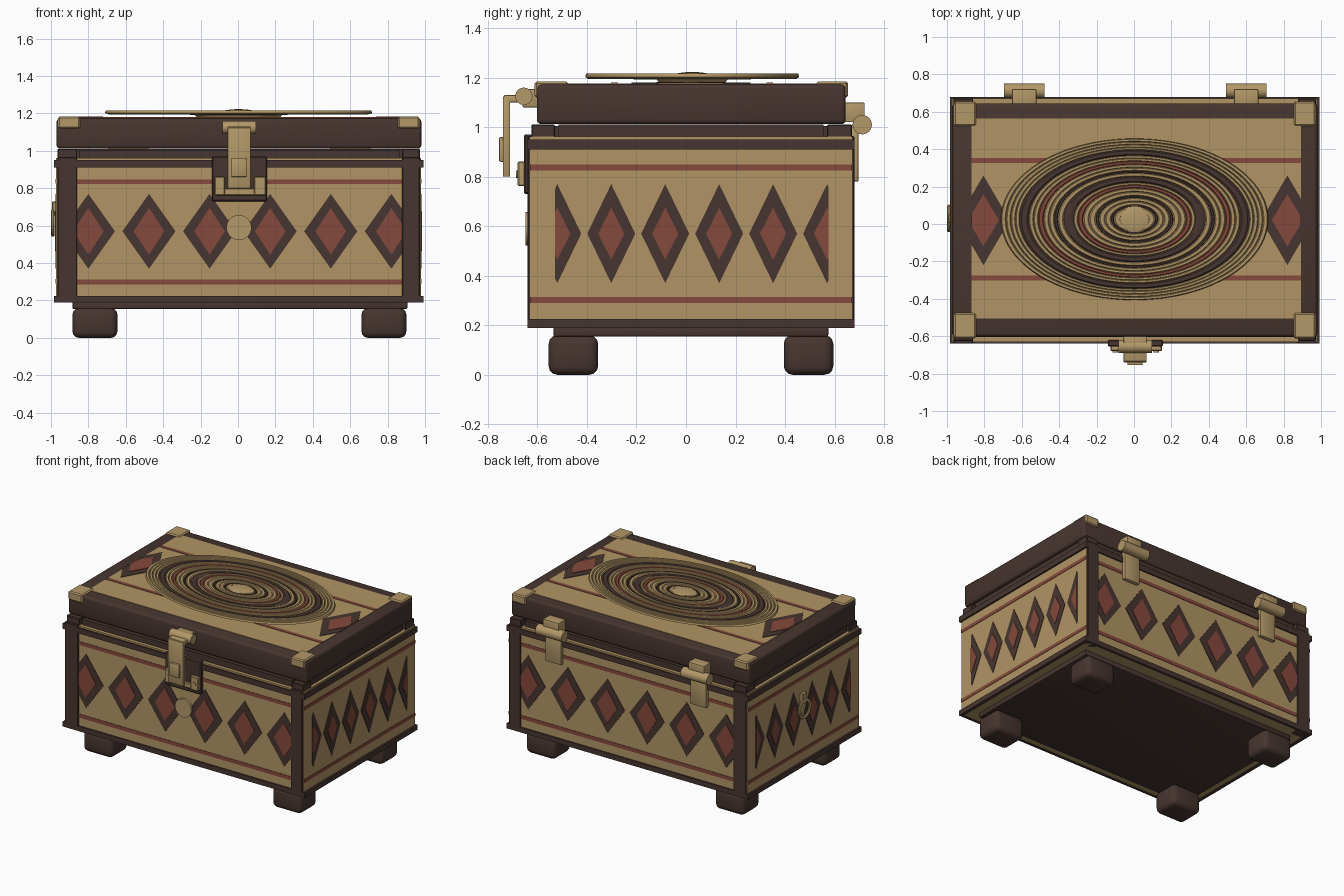
import bpy, bmesh, math

if "Cube" in bpy.data.objects:
    bpy.data.objects.remove(bpy.data.objects["Cube"])


def material(name, rgb):
    m = bpy.data.materials.new(name)
    m.diffuse_color = (*rgb, 1)
    m.use_nodes = True
    m.node_tree.nodes["Principled BSDF"].inputs["Base Color"].default_value = m.diffuse_color
    return m


TAN = material("tan_wood", (0.44, 0.30, 0.128))
BRASS = material("brass", (0.45, 0.315, 0.14))
DARK = material("dark_wood", (0.062, 0.036, 0.029))
RED = material("red_paint", (0.235, 0.066, 0.045))


def finish(bm, name, mats, smooth=True):
    bmesh.ops.recalc_face_normals(bm, faces=bm.faces)
    me = bpy.data.meshes.new(name)
    bm.to_mesh(me)
    bm.free()
    for m in mats:
        me.materials.append(m)
    ob = bpy.data.objects.new(name, me)
    bpy.context.collection.objects.link(ob)
    if smooth:
        bpy.ops.object.select_all(action='DESELECT')
        ob.select_set(True)
        bpy.context.view_layer.objects.active = ob
        bpy.ops.object.shade_smooth_by_angle(angle=math.radians(35))
    return ob


def box(name, x, y, z, mat, bevel=0.0, segs=2):
    bm = bmesh.new()
    bmesh.ops.create_cube(bm, size=1)
    for v in bm.verts:
        v.co = [(a + b) / 2 + c * (b - a) for (a, b), c in zip((x, y, z), v.co)]
    if bevel:
        bmesh.ops.bevel(bm, geom=bm.edges[:], offset=bevel, segments=segs,
                        profile=0.5, affect='EDGES')
    return finish(bm, name, [mat], smooth=bevel > 0)


def cylinder(name, centre, radius, length, axis, mat, segs=24):
    bm = bmesh.new()
    bmesh.ops.create_cone(bm, cap_ends=True, segments=segs, radius1=radius,
                          radius2=radius, depth=length)
    ob = finish(bm, name, [mat])
    ob.location = centre
    ob.rotation_euler = {'x': (0, math.pi / 2, 0), 'y': (math.pi / 2, 0, 0),
                         'z': (0, 0, 0)}[axis]
    return ob


def plate(bm, pts, place, depth, mat_index):
    """Thin prism from a 2D outline; place(u, v, d) maps to 3D."""
    lo = [bm.verts.new(place(u, v, 0)) for u, v in pts]
    hi = [bm.verts.new(place(u, v, depth)) for u, v in pts]
    n = len(pts)
    faces = [bm.faces.new(hi), bm.faces.new(lo[::-1])]
    for i in range(n):
        j = (i + 1) % n
        faces.append(bm.faces.new((lo[i], lo[j], hi[j], hi[i])))
    for f in faces:
        f.material_index = mat_index


def diamond(c, cv, w, h, lo, hi):
    """Diamond outline trimmed to lo..hi along its first axis."""
    a, b = max(lo, c - w), min(hi, c + w)
    za, zb = h * (1 - abs(a - c) / w), h * (1 - abs(b - c) / w)
    pts = [(a, cv - za)] if za > 1e-4 else []
    pts.append((c, cv - h))
    if zb > 1e-4:
        pts += [(b, cv - zb), (b, cv + zb)]
    else:
        pts.append((b, cv))
    pts += [(c, cv + h), (a, cv + max(za, 0))]
    return pts


def pattern(name, place, centres, cv, outer, inner, clip, stripes, stripe_span):
    bm = bmesh.new()
    for c in centres:
        plate(bm, diamond(c, cv, *outer, *clip), place, 0.003, 0)
        plate(bm, diamond(c, cv, *inner, *clip), place, 0.006, 1)
    (a, b) = stripe_span
    for s, e in stripes:
        plate(bm, [(a, s), (b, s), (b, e), (a, e)], place, 0.003, 1)
    finish(bm, name, [DARK, RED], smooth=False)


# Chest body, base and feet
box("chest_body", (-0.972, 0.978), (-0.63, 0.67), (0.19, 0.962), TAN)
box("base_plate", (-0.885, 0.905), (-0.535, 0.575), (0.155, 0.195), DARK, 0.006)
for x in ((-0.885, -0.645), (0.66, 0.9)):
    for y in ((-0.555, -0.355), (0.395, 0.595)):
        box("foot", x, y, (0, 0.16), DARK, 0.035, 3)

# Corner posts with raised tops
for x in ((-0.965, -0.86), (0.878, 0.972)):
    for y, ty in (((-0.64, -0.56), (-0.625, -0.53)), ((0.6, 0.68), (0.57, 0.67))):
        box("corner_post", x, y, (0.19, 0.965), DARK, 0.004, 1)
        box("post_top", x, ty, (0.955, 1.01), DARK, 0.004, 1)

# Trim around the bottom and top of the walls, and the rim under the lid
for z in ((0.188, 0.225), (0.91, 0.95)):
    for y in ((-0.64, -0.62), (0.66, 0.68)):
        box("wall_trim", (-0.97, 0.976), y, z, DARK)
    for x in ((-0.985, -0.96), (0.966, 0.991)):
        box("wall_trim", x, (-0.64, 0.68), z, DARK)
box("rim", (-0.85, 0.865), (-0.605, 0.645), (0.955, 1.005), DARK)
box("rim_ends", (-0.95, 0.957), (-0.515, 0.555), (0.955, 1.01), DARK)

# Painted walls
FX = [-0.8 + 0.324 * i for i in range(6)]
SY = [-0.52 + 0.218 * i for i in range(6)]
long_wall = (FX, 0.57, (0.142, 0.2), (0.082, 0.125), (-0.86, 0.878),
             [(0.285, 0.312), (0.822, 0.848)], (-0.86, 0.878))
short_wall = (SY, 0.57, (0.097, 0.2), (0.053, 0.105), (-0.53, 0.575),
              [(0.29, 0.314), (0.825, 0.85)], (-0.63, 0.67))
pattern("front_pattern", lambda u, v, d: (u, -0.63 - d, v), *long_wall)
pattern("back_pattern", lambda u, v, d: (u, 0.67 + d, v), *long_wall)
pattern("right_pattern", lambda u, v, d: (0.978 + d, u, v), *short_wall)
pattern("left_pattern", lambda u, v, d: (-0.972 - d, u, v), *short_wall)

# Lid with inset panel, paint and metal corners
box("lid", (-0.97, 0.98), (-0.602, 0.645), (1.012, 1.174), DARK, 0.018, 3)
box("lid_panel", (-0.87, 0.892), (-0.505, 0.563), (1.16, 1.177), TAN)
pattern("lid_pattern", lambda u, v, d: (u, v, 1.177 + d), [-0.805, 0.82], 0.02,
        (0.14, 0.24), (0.083, 0.14), (-0.87, 0.892),
        [(-0.303, -0.275), (0.325, 0.352)], (-0.87, 0.892))
for x in ((-0.962, -0.845), (0.855, 0.97)):
    for y in ((-0.612, -0.475), (0.525, 0.655)):
        box("lid_corner", x, y, (1.12, 1.184), BRASS, 0.008, 1)

# Oval medallion: rippled rings, coloured by ring
BANDS = [(1.0, 0), (0.96, 0), (0.925, 0), (0.89, 0), (0.86, 1), (0.79, 0),
         (0.755, 0), (0.72, 2), (0.68, 0), (0.64, 0), (0.60, 1), (0.575, 0),
         (0.53, 1), (0.455, 0), (0.425, 2), (0.385, 0), (0.34, 0), (0.29, 1),
         (0.265, 0), (0.22, 0), (0.175, 1), (0.155, 0), (0.10, 0)]
profile = [(0.3, 1.172, 1), (0.33, 1.193, 0), (0.97, 1.195, 0), (1.0, 1.202, 0)]
for (r, c), (r2, _) in zip(BANDS, BANDS[1:]):
    profile += [(r - 0.2 * (r - r2), 1.216, c), (r2 + 0.2 * (r - r2), 1.216, c),
                (r2, 1.209, c)]
SEGS = 80
bm = bmesh.new()
rings = [[bm.verts.new((0.003 + 0.715 * r * math.cos(2 * math.pi * k / SEGS),
                        0.025 + 0.432 * r * math.sin(2 * math.pi * k / SEGS), z))
          for k in range(SEGS)] for r, z, _ in profile]
for i in range(len(rings) - 1):
    for k in range(SEGS):
        j = (k + 1) % SEGS
        f = bm.faces.new((rings[i][k], rings[i][j], rings[i + 1][j], rings[i + 1][k]))
        f.material_index = profile[i + 1][2]
bm.faces.new(rings[-1])
bm.faces.new(rings[0][::-1])
finish(bm, "lid_medallion", [TAN, DARK, RED])

bm = bmesh.new()
bmesh.ops.create_uvsphere(bm, u_segments=32, v_segments=12, radius=1)
for v in bm.verts:
    v.co = (0.003 + 0.09 * v.co.x, 0.025 + 0.08 * v.co.y, 1.207 + 0.016 * v.co.z)
finish(bm, "medallion_boss", [BRASS])

# Front latch
box("latch_backplate", (-0.14, 0.155), (-0.655, -0.62), (0.73, 0.97), DARK, 0.006, 1)
box("latch_keeper", (-0.115, 0.135), (-0.672, -0.65), (0.762, 0.8), BRASS, 0.005, 1)
for x in ((-0.125, -0.07), (0.085, 0.15)):
    box("keeper_tab", x, (-0.68, -0.65), (0.762, 0.862), BRASS, 0.005, 1)
for x in (-0.1, 0.118):
    cylinder("keeper_screw", (x, -0.68, 0.81), 0.015, 0.012, 'y', BRASS, 16)
box("latch_hasp", (-0.056, 0.068), (-0.74, -0.71), (0.8, 1.125), BRASS, 0.006)
box("hasp_arm", (-0.056, 0.068), (-0.735, -0.6), (1.1, 1.13), BRASS, 0.005)
box("hasp_button", (-0.036, 0.046), (-0.755, -0.735), (0.86, 0.96), BRASS, 0.006)
cylinder("hasp_pin", (0.006, -0.655, 1.125), 0.035, 0.18, 'x', BRASS)
box("hasp_mount", (-0.056, 0.068), (-0.66, -0.595), (1.08, 1.155), BRASS, 0.006)
cylinder("front_disc", (0.005, -0.638, 0.59), 0.067, 0.02, 'y', BRASS, 32)

# Back hinges
for cx in (-0.587, 0.6):
    cylinder("hinge_barrel", (cx, 0.712, 1.01), 0.039, 0.215, 'x', BRASS)
    box("hinge_upper_leaf", (cx - 0.065, cx + 0.065), (0.63, 0.722), (1.02, 1.1),
        BRASS, 0.006)
    box("hinge_lower_leaf", (cx - 0.065, cx + 0.065), (0.665, 0.697), (0.78, 1.01),
        BRASS, 0.006)

# Ring pull on the left wall
bm = bmesh.new()
NU, NV = 32, 10
loops = [[bm.verts.new((-0.99 + 0.01 * math.sin(b),
                        0.03 + (0.062 + 0.012 * math.cos(b)) * math.cos(a),
                        0.615 + (0.062 + 0.012 * math.cos(b)) * math.sin(a)))
          for b in [2 * math.pi * n / NV for n in range(NV)]]
         for a in [2 * math.pi * m / NU for m in range(NU)]]
for m in range(NU):
    for n in range(NV):
        p, q = loops[m], loops[(m + 1) % NU]
        bm.faces.new((p[n], q[n], q[(n + 1) % NV], p[(n + 1) % NV]))
finish(bm, "side_ring", [BRASS])
box("side_ring_mount", (-0.995, -0.965), (0.005, 0.055), (0.655, 0.73), BRASS, 0.005, 1)
